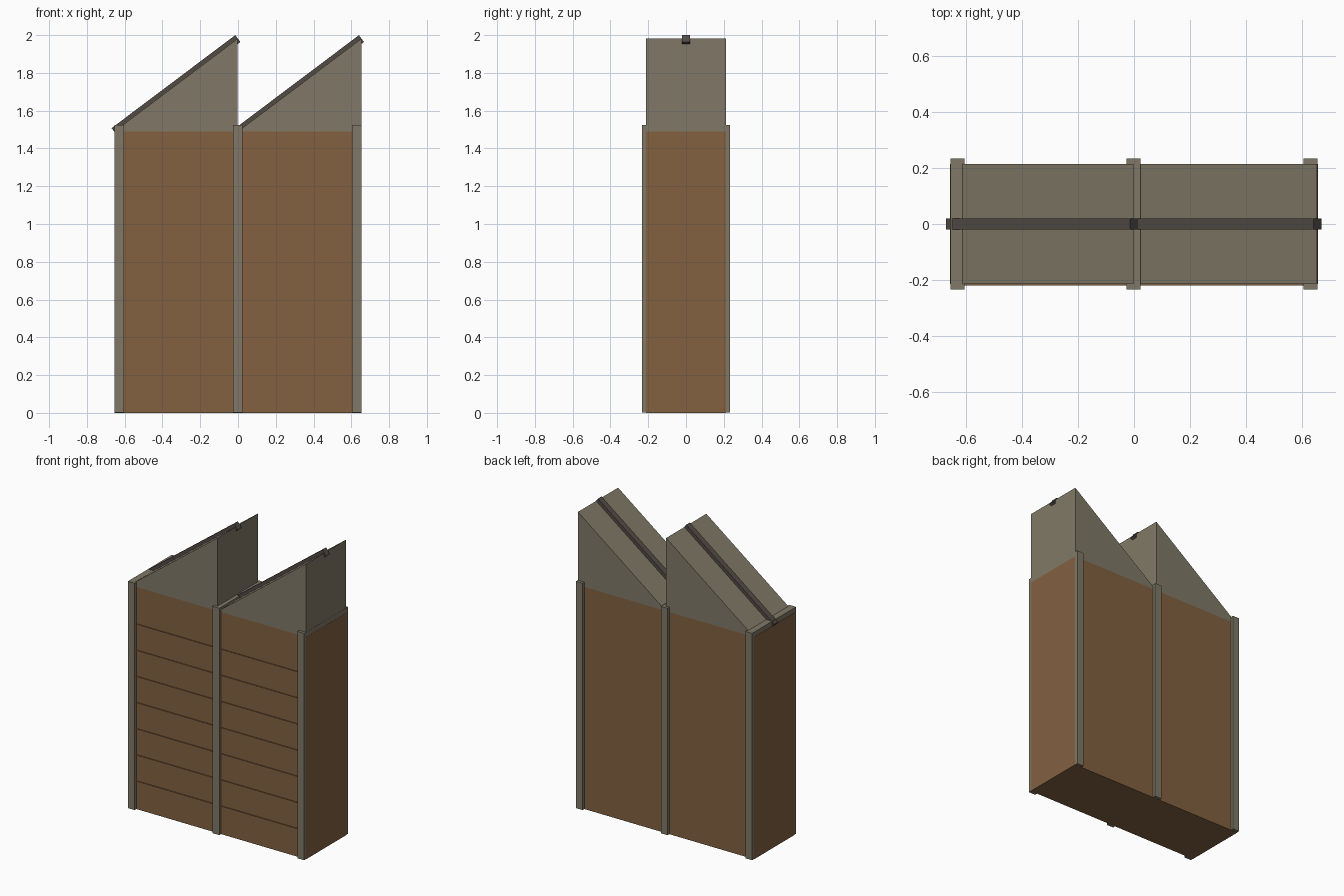
import bpy, bmesh, math
from mathutils import Matrix, Vector

default = bpy.data.objects.get("Cube")
if default:
    bpy.data.objects.remove(default, do_unlink=True)


def material(name, rgb):
    mat = bpy.data.materials.new(name)
    mat.use_nodes = True
    colour = (*rgb, 1.0)
    mat.diffuse_color = colour
    mat.node_tree.nodes["Principled BSDF"].inputs["Base Color"].default_value = colour
    return mat


BROWN = material("warm brown", (0.225, 0.119, 0.053))
GREY = material("stone grey", (0.218, 0.191, 0.136))
DARK = material("dark umber", (0.085, 0.069, 0.060))


def finish(bm, name, mat):
    bmesh.ops.recalc_face_normals(bm, faces=bm.faces)
    mesh = bpy.data.meshes.new(name)
    bm.to_mesh(mesh)
    bm.free()
    mesh.materials.append(mat)
    obj = bpy.data.objects.new(name, mesh)
    bpy.context.collection.objects.link(obj)
    return obj


def box(name, centre, size, mat, tilt=0.0):
    bm = bmesh.new()
    place = (Matrix.Translation(centre) @ Matrix.Rotation(tilt, 4, "Y")
             @ Matrix.Diagonal((*size, 1.0)))
    bmesh.ops.create_cube(bm, size=1.0, matrix=place)
    return finish(bm, name, mat)


def prism(name, profile, half_depth, mat):
    """Extrude an x-z profile along y."""
    bm = bmesh.new()
    face = bm.faces.new([bm.verts.new((x, -half_depth, z)) for x, z in profile])
    out = bmesh.ops.extrude_face_region(bm, geom=[face])
    moved = [v for v in out["geom"] if isinstance(v, bmesh.types.BMVert)]
    bmesh.ops.translate(bm, verts=moved, vec=(0, 2 * half_depth, 0))
    return finish(bm, name, mat)


HALF_X, HALF_Y = 0.655, 0.213
EAVE, RIDGE, POST_TOP = 1.49, 1.981, 1.523

# Main walls
box("walls", (0, 0, EAVE / 2), (2 * HALF_X, 2 * HALF_Y, EAVE), BROWN)

# Posts run through the full depth and stand proud of front and back
for name, x in (("right", -0.629), ("middle", -0.001), ("left", 0.629)):
    box(name + "_post", (x, 0, POST_TOP / 2 + 0.0005),
        (0.05, 0.466, POST_TOP - 0.001), GREY)

# Sawtooth roofs, each with a dark rail down the slope
for name, low in (("right", -HALF_X), ("left", 0.0)):
    high = low + 0.653
    prism(name + "_roof", [(low, EAVE), (high, EAVE), (high, RIDGE)], HALF_Y, GREY)
    slope = Vector((high - low, 0, RIDGE - EAVE))
    centre = Vector(((low + high) / 2, 0, (EAVE + RIDGE) / 2))
    box(name + "_roof_rail", centre, (slope.length + 0.002, 0.04, 0.045), DARK,
        -math.atan2(slope.z, slope.x))

# Thin horizontal siding ledges on the front
for bay, x in (("right", -0.315), ("left", 0.314)):
    for i in range(7):
        box(f"{bay}_siding_ledge_{i + 1}", (x, -HALF_Y - 0.003, 0.19 + 0.1755 * i),
            (0.58, 0.007, 0.002), BROWN)
